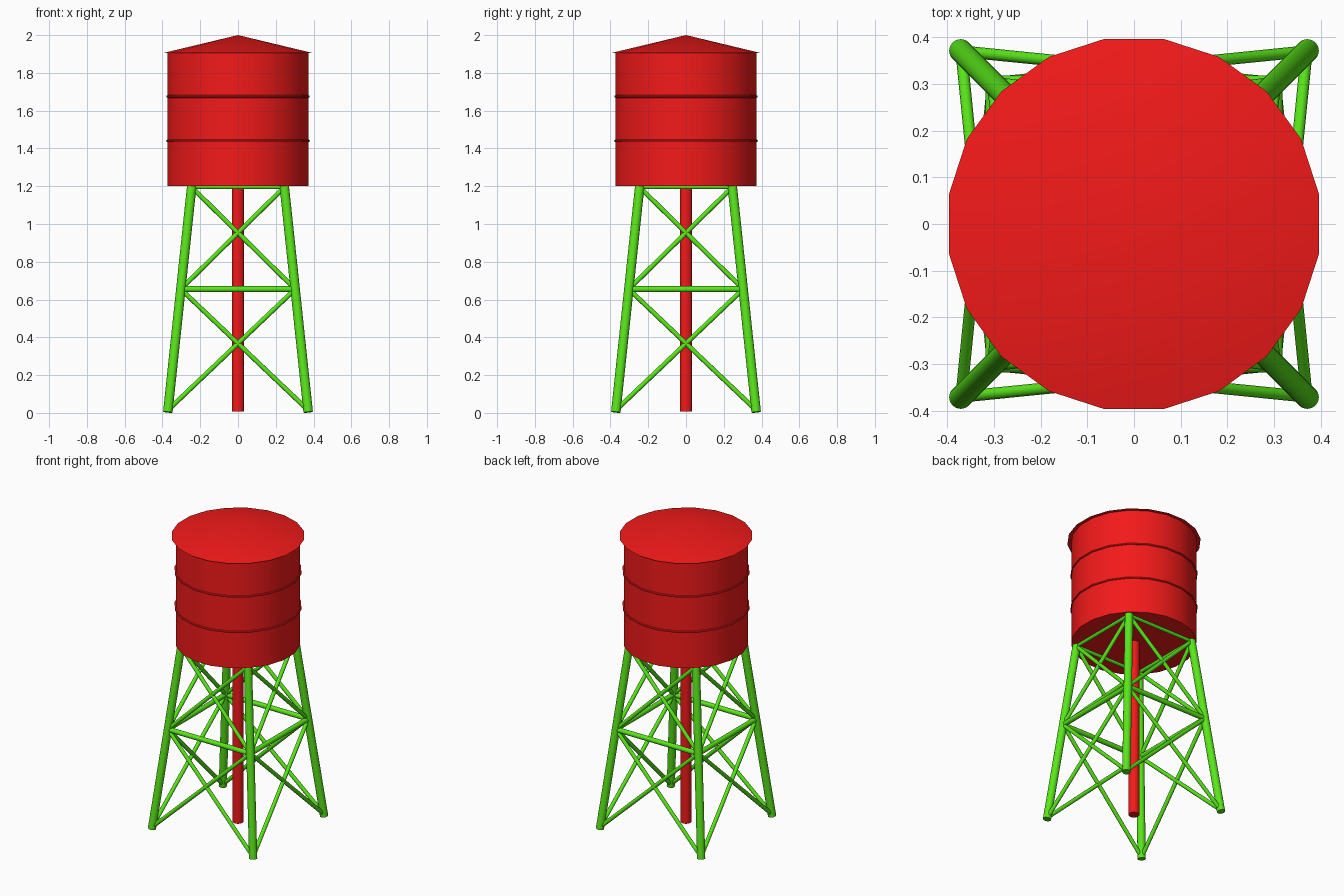
import bpy, math
from mathutils import Vector

if "Cube" in bpy.data.objects:
    bpy.data.objects.remove(bpy.data.objects["Cube"])


def material(name, rgb):
    m = bpy.data.materials.new(name)
    m.diffuse_color = (*rgb, 1)
    m.use_nodes = True
    m.node_tree.nodes["Principled BSDF"].inputs["Base Color"].default_value = m.diffuse_color
    return m


RED = material("red_paint", (0.9, 0.01, 0.01))
GREEN = material("green_paint", (0.1, 0.8, 0.01))
SIDES = 20
TURN = math.radians(9)


def finish(name, mat, angle=35):
    o = bpy.context.object
    o.name = name
    o.data.materials.append(mat)
    bpy.ops.object.shade_smooth_by_angle(angle=math.radians(angle))
    return o


def tube(name, a, b, r, mat, sides=12):
    a, b = Vector(a), Vector(b)
    d = b - a
    bpy.ops.mesh.primitive_cylinder_add(vertices=sides, radius=r, depth=d.length,
                                        location=(a + b) / 2,
                                        rotation=d.to_track_quat('Z', 'Y').to_euler())
    return finish(name, mat)


# Tank body
bpy.ops.mesh.primitive_cylinder_add(vertices=SIDES, radius=0.378, depth=0.71,
                                    location=(0, 0, 1.555), rotation=(0, 0, TURN))
finish("tank", RED)

# Conical roof with a small overhang
bpy.ops.mesh.primitive_cone_add(vertices=SIDES, radius1=0.402, radius2=0, depth=0.095,
                                location=(0, 0, 1.9525), rotation=(0, 0, TURN))
finish("roof", RED)

# Hoops round the tank
for i, z in enumerate((1.44, 1.675)):
    bpy.ops.mesh.primitive_torus_add(major_segments=SIDES, minor_segments=8,
                                     major_radius=0.378, minor_radius=0.007,
                                     location=(0, 0, z), rotation=(0, 0, TURN))
    finish(f"tank_hoop_{i}", RED)

# Central water pipe
tube("water_pipe", (0, 0, 0.008), (0, 0, 1.2), 0.033, RED, 16)

# Tapering trestle: corner positions at a given height
CORNERS = [(-1, -1), (1, -1), (1, 1), (-1, 1)]


def corner(i, z):
    s = 0.372 - 0.127 * z / 1.2
    x, y = CORNERS[i % 4]
    return (x * s, y * s, z)


for i in range(4):
    tube(f"leg_{i}", corner(i, 0.004), corner(i, 1.2), 0.025, GREEN, 16)
    # Horizontal rails
    tube(f"middle_rail_{i}", corner(i, 0.655), corner(i + 1, 0.655), 0.016, GREEN)
    tube(f"top_rail_{i}", corner(i, 1.196), corner(i + 1, 1.196), 0.012, GREEN)
    # Crossed braces in two tiers
    for tier, (lo, hi) in enumerate(((0.015, 0.655), (0.655, 1.195))):
        tube(f"brace_{i}_{tier}_a", corner(i, lo), corner(i + 1, hi), 0.0125, GREEN)
        tube(f"brace_{i}_{tier}_b", corner(i + 1, lo), corner(i, hi), 0.0125, GREEN)
